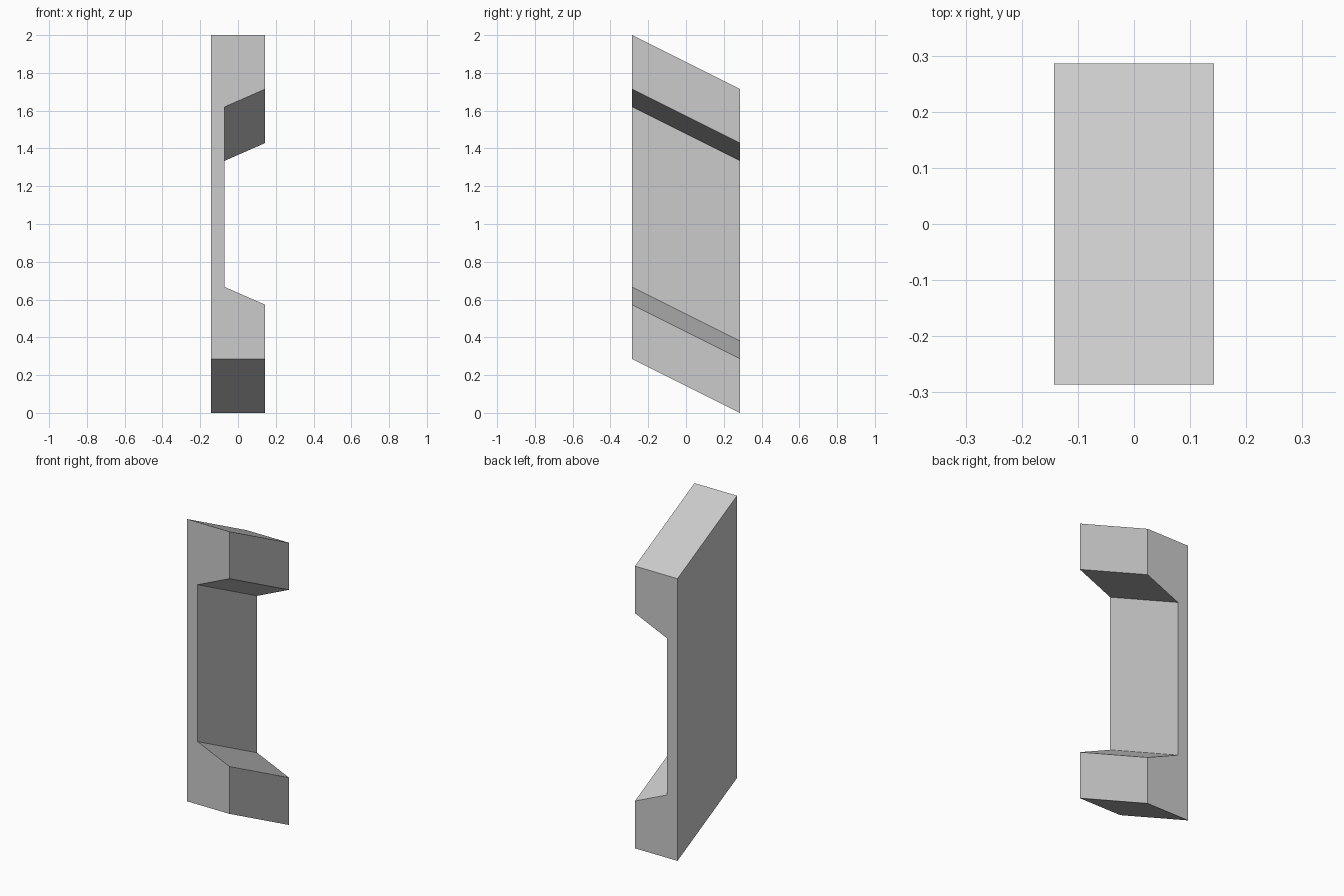
import bpy
import bmesh
from mathutils import Vector

if "Cube" in bpy.data.objects:
    bpy.data.objects.remove(bpy.data.objects["Cube"])

HALF_W, HALF_D = 1 / 7, 2 / 7   # half width in x, half depth in y
DROP = 2 / 7                    # height lost from front to back

grey = bpy.data.materials.new("light grey")
grey.diffuse_color = (0.6, 0.6, 0.6, 1)
grey.use_nodes = True
grey.node_tree.nodes["Principled BSDF"].inputs["Base Color"].default_value = grey.diffuse_color

# Front outline (x, z): upright web with two flared end blocks
outline = [(-HALF_W, DROP), (HALF_W, DROP), (HALF_W, 0.573), (-0.0714, 0.667),
           (-0.0714, 1.62), (HALF_W, 1.714), (HALF_W, 2.0), (-HALF_W, 2.0)]

# Sweep the outline backwards and down to make the slanted channel
bm = bmesh.new()
front = bm.faces.new([bm.verts.new((x, -HALF_D, z)) for x, z in outline])
swept = bmesh.ops.extrude_face_region(bm, geom=[front], use_keep_orig=True)
back = [v for v in swept["geom"] if isinstance(v, bmesh.types.BMVert)]
bmesh.ops.translate(bm, verts=back, vec=Vector((0, 2 * HALF_D, -DROP)))
bmesh.ops.recalc_face_normals(bm, faces=bm.faces)

mesh = bpy.data.meshes.new("slanted_channel")
bm.to_mesh(mesh)
bm.free()
mesh.materials.append(grey)
channel = bpy.data.objects.new("slanted_channel", mesh)
bpy.context.collection.objects.link(channel)
